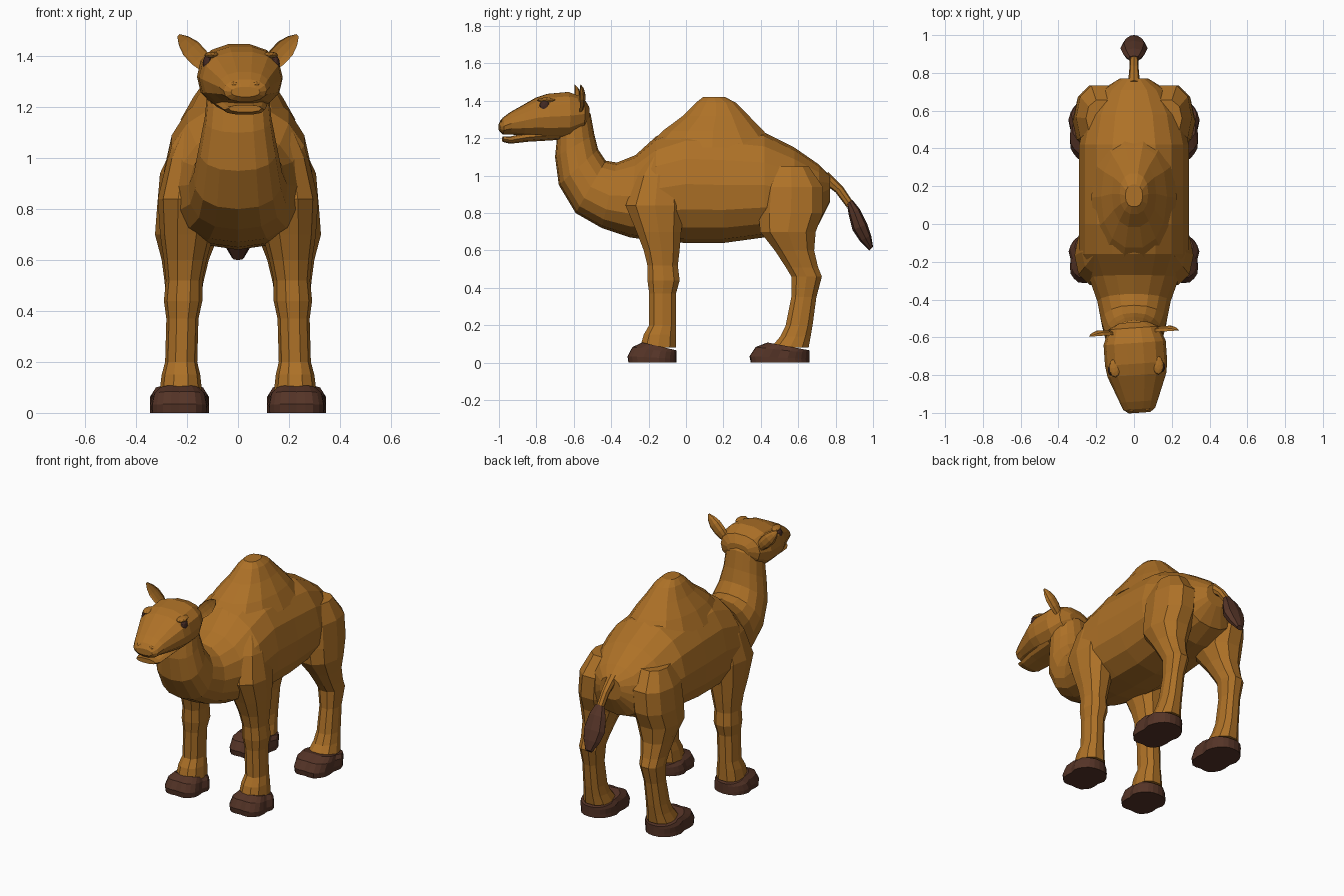
import bpy, bmesh, math
from mathutils import Matrix, Vector

if "Cube" in bpy.data.objects:
    bpy.data.objects.remove(bpy.data.objects["Cube"], do_unlink=True)


def make_material(name, red, green, blue):
    material = bpy.data.materials.new(name)
    material.use_nodes = True
    colour = (red, green, blue, 1)
    material.diffuse_color = colour
    shader = material.node_tree.nodes["Principled BSDF"]
    shader.inputs["Base Color"].default_value = colour
    return material


TAN = make_material("tan coat", .42, .165, .02)
BROWN = make_material("dark brown hoof", .09, .034, .02)
EYE = make_material("eye brown", .055, .022, .016)


def finish(bm, name, material, mirror, matrix):
    """Turn a bmesh into a flat shaded object, optionally mirrored across x."""
    bmesh.ops.transform(bm, matrix=matrix, verts=bm.verts)
    bmesh.ops.recalc_face_normals(bm, faces=bm.faces)
    mesh = bpy.data.meshes.new(name)
    bm.to_mesh(mesh)
    bm.free()
    mesh.materials.append(material)
    part = bpy.data.objects.new(name, mesh)
    bpy.context.scene.collection.objects.link(part)
    if mirror:
        part.modifiers.new("mirror", "MIRROR")
    return part


def level(rings):
    """Horizontal rings from height, front and back."""
    return [(front, z, back, z) for z, front, back in rings]


def upright(rings):
    """Vertical rings from depth position, underside and top."""
    return [(y, low, y, high) for y, low, high in rings]


def power(value, exponent):
    return math.copysign(abs(value) ** exponent, value)


def loft(name, rings, material=TAN, sides=14, ratio=.5, base=0, widest=.3,
         stance=0, skew=0, toes=0, cup=1, mirror=False, matrix=Matrix()):
    """Skin rings that each span two points of the side outline.
    Half width follows from span; stance sets legs apart, closing toward the top."""
    bm = bmesh.new()
    loops = []
    for y, z, far_y, far_z in rings:
        start, end = Vector((0, y, z)), Vector((0, far_y, far_z))
        middle, half = (start + end) / 2, (end - start) / 2
        middle.x = stance * (1 - .22 * middle.z ** 2)
        width = min(ratio * (end - start).length + base, widest)
        loop = []
        for i in range(sides):
            angle = math.tau * i / sides
            across, along = math.cos(angle), math.sin(angle)
            notch = 1
            if along < .1:
                notch -= toes * max(0, math.cos(4 * angle))
            side = power(across, .88) * (1 - skew * along) * notch * width
            depth = power(along, .88) * notch
            if along < 0:
                depth *= cup
            loop.append(bm.verts.new(middle + half * depth + Vector((side, 0, 0))))
        loops.append(loop)
    for lower, upper in zip(loops, loops[1:]):
        for i in range(sides):
            j = (i + 1) % sides
            bm.faces.new((lower[i], lower[j], upper[j], upper[i]))
    bm.faces.new(loops[0])
    bm.faces.new(loops[-1])
    return finish(bm, name, material, mirror, matrix)


def ball(name, centre, size, material):
    """Mirrored low-poly ellipsoid."""
    bm = bmesh.new()
    bmesh.ops.create_icosphere(bm, subdivisions=2, radius=1)
    matrix = Matrix.Translation(centre) @ Matrix.Diagonal((*size, 1))
    return finish(bm, name, material, True, matrix)


# Torso sweeping forward and up into the neck
barrel = upright([
    (.77, .86, 1),
    (.71, .74, 1.06),
    (.58, .68, 1.15),
    (.42, .67, 1.23),
    (.2, .64, 1.26),
    (0, .64, 1.27),
    (-.16, .65, 1.21),
])
neck = [
    (-.3, .67, -.27, 1.11),
    (-.45, .72, -.37, 1.07),
    (-.59, .8, -.43, 1.08),
    (-.68, .95, -.47, 1.14),
    (-.7, 1.1, -.49, 1.22),
    (-.69, 1.2, -.51, 1.33),
    (-.66, 1.3, -.55, 1.38),
]
loft("torso_and_neck", barrel + neck, sides=16, ratio=.54, widest=.29, skew=.1)

# Single hump
loft("hump", level([
    (1.15, -.22, .5),
    (1.24, -.13, .42),
    (1.32, -.02, .34),
    (1.39, .05, .27),
    (1.42, .09, .21),
]), ratio=.3, base=.01)

# Legs
front_outline = level([
    (1.1, -.2, -.05),
    (1, -.27, -.03),
    (.84, -.33, 0),
    (.7, -.27, -.02),
    (.6, -.23, -.03),
    (.52, -.21, -.04),
    (.44, -.21, -.03),
    (.37, -.2, -.05),
    (.2, -.2, -.05),
    (.15, -.23, -.05),
    (.08, -.25, -.05),
])
hind_outline = level([
    (1.05, .46, .66),
    (.94, .39, .74),
    (.8, .38, .74),
    (.7, .39, .7),
    (.6, .47, .69),
    (.51, .53, .71),
    (.46, .56, .73),
    (.35, .56, .7),
    (.2, .53, .68),
    (.14, .5, .67),
    (.08, .45, .66),
])
for name, outline in (("front_legs", front_outline), ("hind_legs", hind_outline)):
    loft(name, outline, sides=10, ratio=.42, widest=.125, stance=.225, mirror=True)

# Broad feet with scalloped toes, sloping down from instep to heel
for name, toe, heel in (("front_feet", -.325, -.05), ("hind_feet", .325, .66)):
    steps = ((.11, .3), (.085, .1), (.035, 0), (0, .02))
    rings = [(toe + (heel - toe) * inset, lift, heel, lift * .6)
             for lift, inset in steps]
    loft(name, rings, BROWN, sides=24, ratio=.44, widest=.12, stance=.23,
         toes=.12, mirror=True)

# Tail with a dark tuft
loft("tail", [
    (.72, .97, .76, 1.02),
    (.8, .91, .84, .94),
    (.86, .83, .9, .85),
], sides=8)
loft("tail_tuft", [
    (.86, .85, .89, .87),
    (.87, .79, .93, .82),
    (.89, .71, .97, .74),
    (.93, .65, .99, .68),
    (.98, .6, 1, .62),
], BROWN, sides=8, ratio=.85)

# Head, lower jaw and face details
ear_steps = ((-.02, .02), (.04, .03), (.09, .03), (.13, .02), (.16, .005))
ear_place = Matrix.Translation((.125, -.58, 1.365)) @ Matrix.Rotation(.75, 4, "Y")
head_parts = [
    loft("head", upright([
        (-.52, 1.3, 1.37),
        (-.55, 1.24, 1.42),
        (-.63, 1.19, 1.45),
        (-.74, 1.19, 1.44),
        (-.8, 1.2, 1.42),
        (-.87, 1.21, 1.38),
        (-.94, 1.22, 1.34),
        (-.98, 1.22, 1.31),
        (-1, 1.24, 1.28),
    ]), ratio=.55, base=.035, widest=.165),
    loft("lower_jaw", upright([
        (-.68, 1.19, 1.25),
        (-.85, 1.18, 1.23),
        (-.94, 1.17, 1.21),
        (-.98, 1.18, 1.21),
    ]), sides=10, ratio=1.5, base=.02),
    ball("eyes", (.132, -.765, 1.37), (.02, .03, .034), EYE),
    ball("brows", (.115, -.755, 1.404), (.03, .05, .014), TAN),
    ball("nostrils", (.04, -.975, 1.29), (.022, .018, .012), TAN),
    loft("ears", level([(z, -half, half) for z, half in ear_steps]),
         sides=10, ratio=.65, cup=-.3, mirror=True, matrix=ear_place),
]

# The head looks slightly toward its left
pivot = Matrix.Translation((0, -.58, 0))
for part in head_parts:
    part.matrix_world = pivot @ Matrix.Rotation(.07, 4, "Z") @ pivot.inverted()
